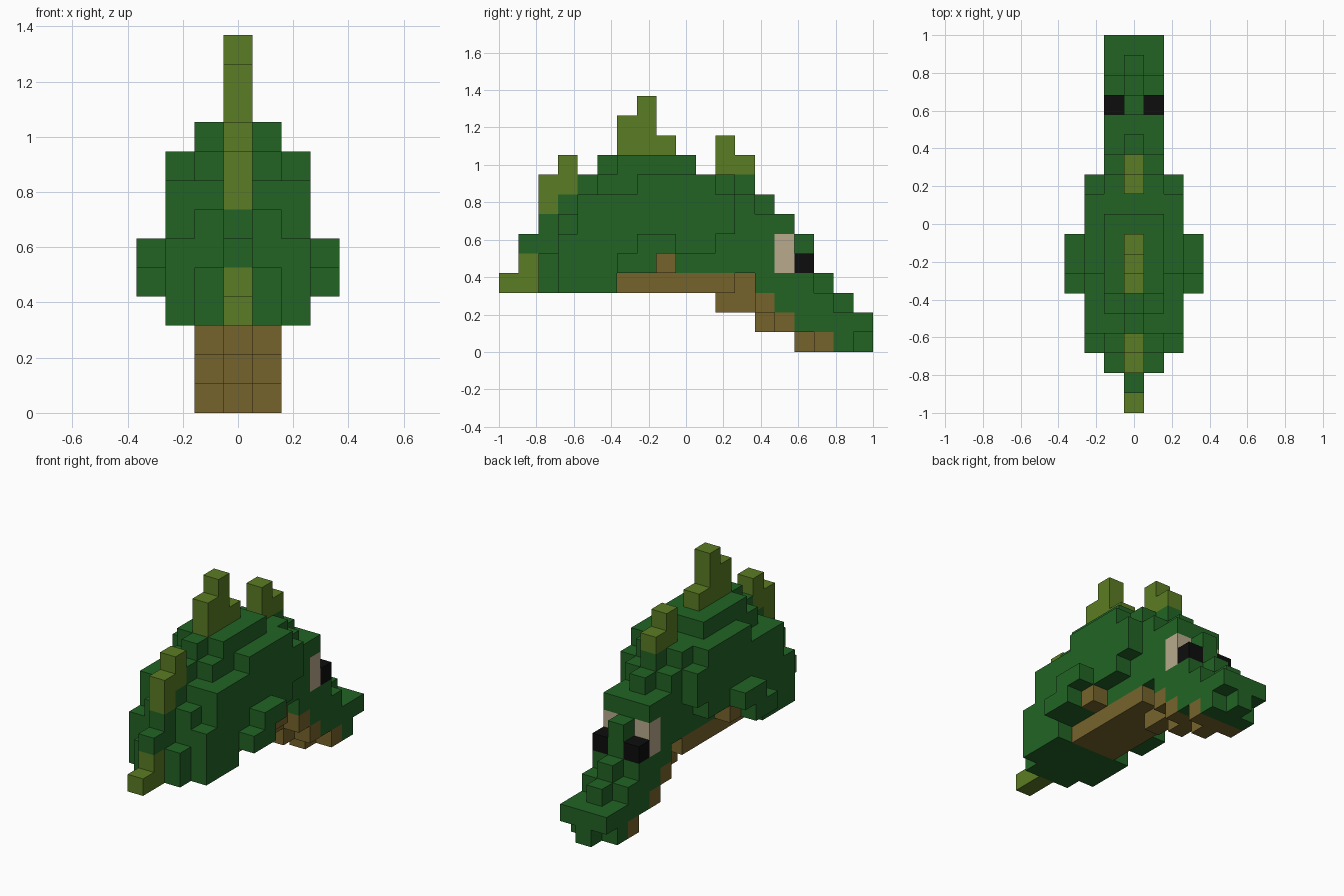
import bpy
import bmesh
from mathutils import Vector

cube = bpy.data.objects.get("Cube")
if cube:
    bpy.data.objects.remove(cube, do_unlink=True)

LENGTH_IN_CELLS = 19
CELL = 2 / LENGTH_IN_CELLS
cells = {}   # grid position -> part name


def make_material(name, colour):
    mat = bpy.data.materials.new(name)
    mat.use_nodes = True
    rgba = (*colour, 1)
    mat.diffuse_color = rgba
    shader = mat.node_tree.nodes["Principled BSDF"]
    shader.inputs["Base Color"].default_value = rgba
    shader.inputs["Roughness"].default_value = 0.9
    return mat


def put(part, offset, rows, levels):
    """Fill a block of cells, mirrored to both sides of the centre line."""
    for y in range(rows[0], rows[-1] + 1):
        for z in range(levels[0], levels[-1] + 1):
            for x in {offset, -offset}:
                cells[x, y, z] = part


def slab(part, offset, first_row, bottoms, tops):
    """Fill a one-cell-thick side profile, row by row from the front."""
    for step, (low, high) in enumerate(zip(bottoms, tops)):
        put(part, offset, [first_row + step], [low, high])


def build_part(part, mat):
    """Make one mesh from the exposed faces of a part's cells."""
    bm = bmesh.new()
    for cell, owner in cells.items():
        if owner != part:
            continue
        middle = Vector((cell[0], cell[1] - LENGTH_IN_CELLS // 2, cell[2] + 0.5))
        for axis in range(3):
            for sign in (-1, 1):
                normal = Vector((0, 0, 0))
                normal[axis] = sign
                neighbour = tuple(int(c + n) for c, n in zip(cell, normal))
                if neighbour in cells:
                    continue
                u = Vector((0, 0, 0))
                u[(axis + 1) % 3] = 0.5
                v = normal.cross(u)
                centre = middle + normal / 2
                corners = (centre - u - v, centre + u - v, centre + u + v, centre - u + v)
                bm.faces.new([bm.verts.new(c * CELL) for c in corners])
    bmesh.ops.remove_doubles(bm, verts=bm.verts, dist=CELL / 100)
    mesh = bpy.data.meshes.new(part)
    bm.to_mesh(mesh)
    bm.free()
    mesh.materials.append(mat)
    bpy.context.collection.objects.link(bpy.data.objects.new(part, mesh))


# Body and head: layered profiles from the centre outwards
slab("body", 0, 1,
     [3] * 12 + [1, 1, 0, 0, 0, 0],
     [5, 6, 7, 8] + [9] * 5 + [8, 8, 8, 7, 6, 5, 3, 2, 1])
slab("body", 1, 2,
     [3] * 10 + [4, 2, 1, 1, 0, 0, 1],
     [4, 6, 7, 8, 9, 9, 9, 9, 8, 8, 7, 6, 6, 3, 2, 1, 1])
slab("body", 2, 3,
     [3, 3, 3, 4, 4, 4, 5, 5, 6],
     [5, 7, 7, 7, 8, 8, 8, 8, 7])

# Stubby side limbs
slab("side_limbs", 3, 6, [4, 4, 5], [4, 5, 5])

# Belly, throat and chin
put("belly", 0, [6, 12], [3])
put("belly", 1, [6, 11], [3])
put("belly", 2, [8], [4])
put("belly", 0, [11, 13], [2])
put("belly", 1, [13], [2])
put("belly", 0, [13, 14], [1])
put("belly", 1, [14], [1])
put("belly", 0, [15, 16], [0])
put("belly", 1, [16], [0])

# Spikes along the back
put("tail_tip", 0, [0], [3])
put("tail_tip", 0, [1], [3, 4])
slab("rear_spike", 0, 2, [7, 8], [8, 9])
slab("middle_spike", 0, 6, [10] * 3, [11, 12, 10])
slab("neck_spike", 0, 11, [9, 9], [10, 9])

# Eyes
put("eye_patches", 1, [14], [4, 5])
put("pupils", 1, [15], [4])

green = make_material("leaf green", (0.016, 0.127, 0.018))
olive = make_material("olive", (0.105, 0.202, 0.017))
brown = make_material("earth brown", (0.181, 0.127, 0.025))
beige = make_material("beige", (0.479, 0.402, 0.263))
black = make_material("black", (0.004, 0.004, 0.004))

part_materials = {
    "body": green, "side_limbs": green, "belly": brown,
    "tail_tip": olive, "rear_spike": olive, "middle_spike": olive,
    "neck_spike": olive, "eye_patches": beige, "pupils": black,
}
for part_name, material in part_materials.items():
    build_part(part_name, material)
